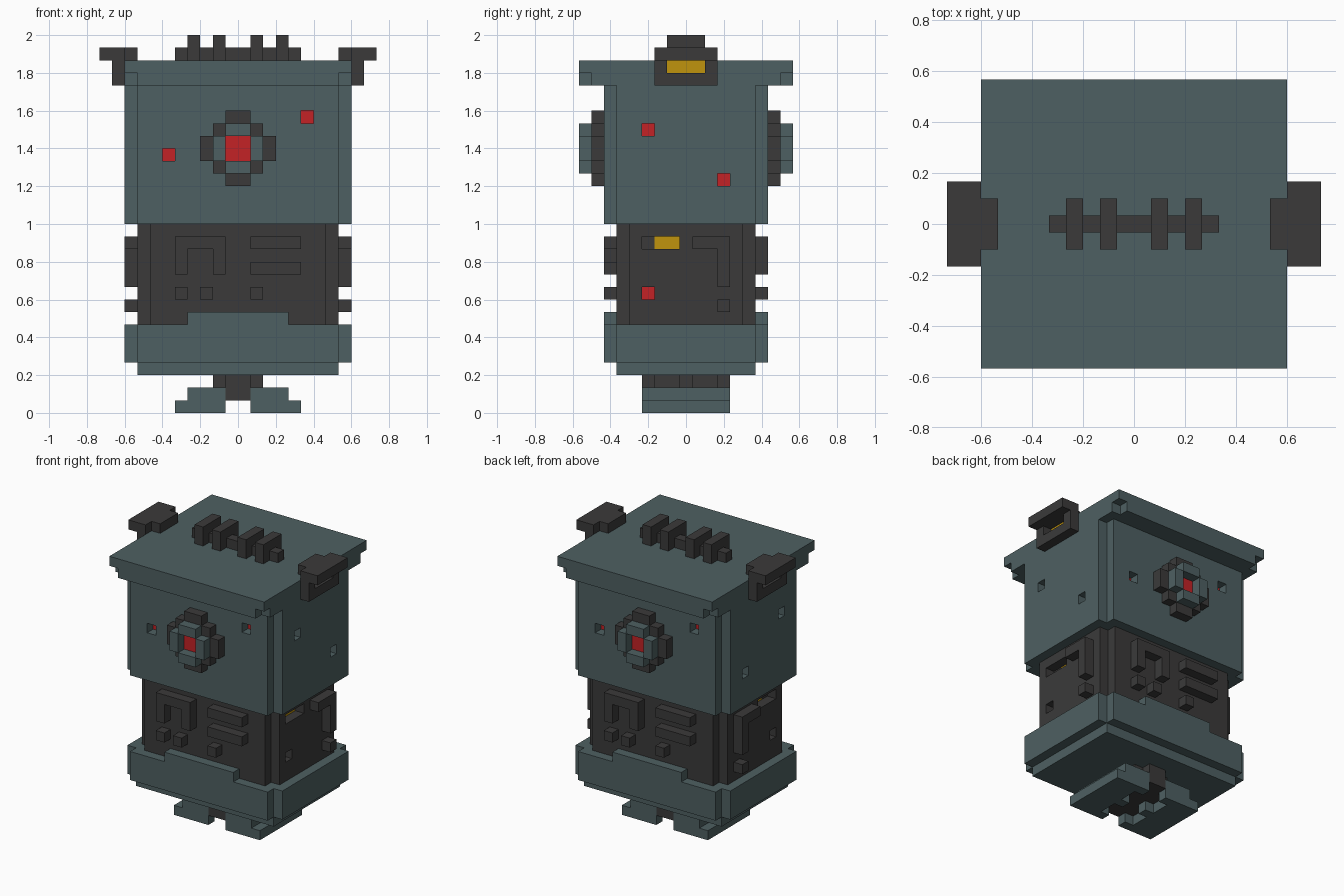
import bpy
import bmesh
from itertools import product

if "Cube" in bpy.data.objects:
    bpy.data.objects.remove(bpy.data.objects["Cube"], do_unlink=True)

U = 2 / 30  # one block


def material(name, rgb):
    m = bpy.data.materials.new(name)
    m.diffuse_color = (*rgb, 1)
    m.use_nodes = True
    bsdf = m.node_tree.nodes["Principled BSDF"]
    bsdf.inputs["Base Color"].default_value = (*rgb, 1)
    bsdf.inputs["Roughness"].default_value = 0.8
    return m


TEAL = material("slate_teal", (0.076, 0.117, 0.122))
DARK = material("charcoal", (0.043, 0.042, 0.042))
RED = material("signal_red", (0.55, 0.016, 0.019))
GOLD = material("amber", (0.527, 0.296, 0.004))


# Boxes are (x0, x1, y0, y1, z0, z1) in blocks
def mirror_x(b):
    return (-b[1], -b[0], *b[2:])


def half_turn(b):
    return (-b[1], -b[0], -b[3], -b[2], b[4], b[5])


def both(boxes, move):
    return list(boxes) + [move(b) for b in boxes]


def part(name, mat, boxes, cuts=()):
    """Union of boxes minus cuts; a cut is (box, axis, floor material)."""
    every = list(boxes) + [c[0] for c in cuts]
    grid = [sorted({v for b in every for v in b[2 * a:2 * a + 2]}) for a in range(3)]

    def inside(p, b):
        return all(b[2 * a] < p[a] < b[2 * a + 1] for a in range(3))

    def centre(c):
        return [(grid[a][c[a]] + grid[a][c[a] + 1]) / 2 for a in range(3)]

    solid, hollow = set(), {}
    for c in product(*(range(len(g) - 1) for g in grid)):
        p = centre(c)
        cut = next((k for k in cuts if inside(p, k[0])), None)
        if cut:
            hollow[c] = cut
        elif any(inside(p, b) for b in boxes):
            solid.add(c)

    mats = [mat]
    bm = bmesh.new()
    verts = {}

    def vert(i):
        if i not in verts:
            verts[i] = bm.verts.new([grid[a][i[a]] * U for a in range(3)])
        return verts[i]

    # Only faces between solid and empty cells are made
    for c in solid:
        for a, side in product(range(3), (0, 1)):
            n = list(c)
            n[a] += 2 * side - 1
            n = tuple(n)
            if n in solid:
                continue
            loop = []
            for s, t in ((0, 0), (1, 0), (1, 1), (0, 1)):
                i = list(c)
                i[a] += side
                i[(a + 1) % 3] += s
                i[(a + 2) % 3] += t
                loop.append(vert(tuple(i)))
            f = bm.faces.new(loop if side else loop[::-1])
            if n in hollow and hollow[n][1] == a:
                paint = hollow[n][2]
                if paint not in mats:
                    mats.append(paint)
                f.material_index = mats.index(paint)
    me = bpy.data.meshes.new(name)
    bm.to_mesh(me)
    bm.free()
    for m in mats:
        me.materials.append(m)
    ob = bpy.data.objects.new(name, me)
    bpy.context.collection.objects.link(ob)
    return ob


def notched(x, y, z0, z1):
    """Block with its four upright corners cut away."""
    return [(-x, x, -y + 1, y - 1, z0, z1), (-x + 1, x - 1, -y, y, z0, z1)]


def sockets(boxes, move, axis, mat):
    return [(b, axis, mat) for b in both(boxes, move)]


# Feet, notched around the neck
foot = [(1, 5, -3.5, 3.5, 0, 1), (1, 4, -3.5, 3.5, 1, 2)]
gaps = [(1, 2, 0.5, 2.5, 0, 2), (1, 2, -2.5, -0.5, 0, 2)]
part("left_foot", TEAL, foot, [(g, 0, TEAL) for g in gaps])
part("right_foot", TEAL, [mirror_x(b) for b in foot],
     [(mirror_x(g), 0, TEAL) for g in gaps])
part("neck", DARK, [(-1, 1, -3.5, 3.5, 1, 3), (-2, 2, 0.5, 2.5, 1, 3),
                    (-2, 2, -2.5, -0.5, 1, 3)])

# Base with a raised lip front and back
part("base", TEAL, [(-8, 8, -5.5, 5.5, 3, 4), *notched(9, 6.5, 4, 7),
                    (-4, 4, -6.5, -5.5, 7, 8), (-4, 4, 5.5, 6.5, 7, 8)])

# Torso with lamp slots in the sides
part("torso", DARK, notched(8, 5.5, 7, 15),
     sockets([(7, 8, -2.5, -0.5, 13, 14)], mirror_x, 0, GOLD)
     + sockets([(7, 8, -3.5, -2.5, 13, 14)], mirror_x, 0, DARK)
     + sockets([(7, 8, -3.5, -2.5, 9, 10)], mirror_x, 0, RED))

# Raised panels on the torso: (x0, x1, z0, z1)
panels = [(-5, -1, 13, 14), (-5, -4, 11, 13), (-2, -1, 11, 13), (1, 5, 13, 14),
          (1, 5, 11, 12), (-5, -4, 9, 10), (-3, -2, 9, 10), (1, 2, 9, 10)]
front = [(a, b, -6.5, -5.5, c, d) for a, b, c, d in panels]
part("front_panels", DARK, front)
part("back_panels", DARK, [half_turn(b) for b in front])
side = [(8, 9, 0.5, 3.5, 13, 14), (8, 9, 2.5, 3.5, 10, 13), (8, 9, 2.5, 3.5, 8, 9)]
part("left_panels", DARK, side)
part("right_panels", DARK, [mirror_x(b) for b in side])

# Head with small red sockets
part("head", TEAL, notched(9, 6.5, 15, 26),
     sockets([(-6, -5, -6.5, -5.5, 20, 21), (5, 6, -6.5, -5.5, 23, 24)],
             half_turn, 1, RED)
     + sockets([(8, 9, -3.5, -2.5, 22, 23), (8, 9, 2.5, 3.5, 18, 19)],
               mirror_x, 0, RED))
part("roof", TEAL, [*notched(9, 8.5, 26, 27), (-9, 9, -8.5, 8.5, 27, 28)])

# Eye on the front and back: outer ring, inner ring, lens
outer = [(-1, 1, 23, 24), (-1, 1, 18, 19), (-3, -2, 20, 22), (2, 3, 20, 22),
         (-2, -1, 22, 23), (1, 2, 22, 23), (-2, -1, 19, 20), (1, 2, 19, 20)]
inner = [(-1, 1, 22, 23), (-1, 1, 19, 20), (-2, -1, 20, 22), (1, 2, 20, 22)]
for where, move in (("front", lambda b: b), ("back", half_turn)):
    for label, mat, rects, y in (("outer_ring", DARK, outer, -7.5),
                                 ("inner_ring", TEAL, inner, -8.5),
                                 ("lens", RED, [(-1, 1, 20, 22)], -7.5)):
        part(f"{where}_eye_{label}", mat,
             [move((a, b, y, -6.5, c, d)) for a, b, c, d in rects])

# Ears with an amber light set in each
for where, move in (("left", lambda b: b), ("right", mirror_x)):
    part(f"{where}_ear", DARK,
         [move(b) for b in ((9, 11, -2.5, 2.5, 28, 29), (8, 9, -1.5, 1.5, 28, 29),
                            (9, 10, -2.5, 2.5, 26, 28))],
         [(move((9, 10, -1.5, 1.5, 27, 28)), 0, DARK)])
    part(f"{where}_ear_light", GOLD, [move((9, 9.06, -1.5, 1.5, 27, 28))])

# Finned crest on the roof
part("crest", DARK, [(-5, 5, -0.5, 0.5, 28, 29)]
     + [(x, x + 1, -1.5, 1.5, 28, 30) for x in (-4, -2, 1, 3)])
